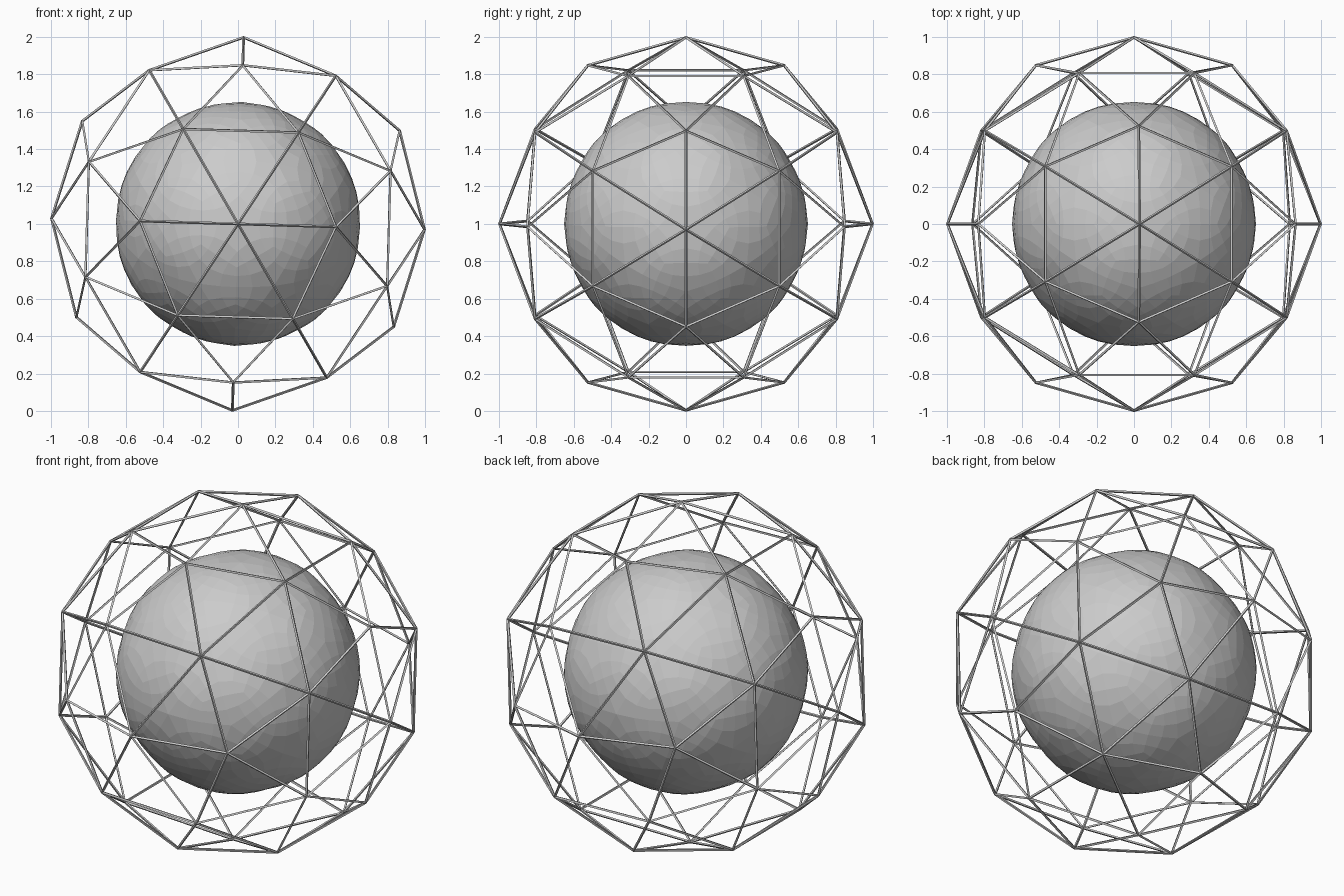
import bpy
from math import radians

if "Cube" in bpy.data.objects:
    bpy.data.objects.remove(bpy.data.objects["Cube"])

TILT = (0, radians(60), 0)   # puts the two-fold axes almost on the world axes


def ball(name, radius, subdivisions):
    bpy.ops.mesh.primitive_ico_sphere_add(
        subdivisions=subdivisions, radius=radius, location=(0, 0, 1), rotation=TILT)
    obj = bpy.context.object
    obj.name = name
    return obj


# thin geodesic cage
cage = ball("geodesic_cage", 0.997, 2)
wire = cage.modifiers.new("struts", 'WIREFRAME')
wire.thickness = 0.015
wire.offset = 0
wire.use_even_offset = True

# faceted core, rounded from the same geodesic form
core = ball("inner_core", 0.705, 2)
sub = core.modifiers.new("round", 'SUBSURF')
sub.levels = sub.render_levels = 2
